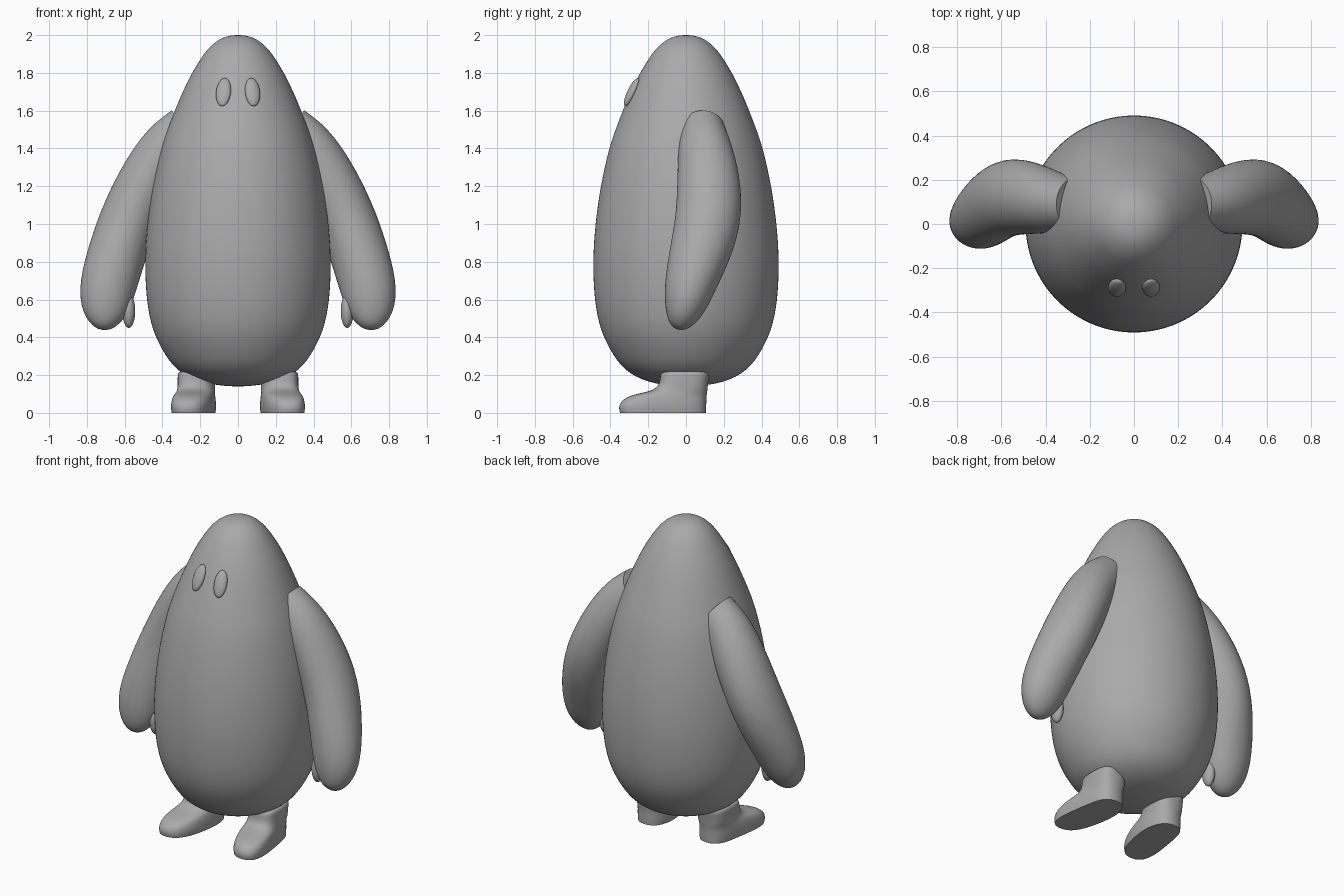
import bpy
import bmesh
from math import cos, sin, pi, copysign
from mathutils import Vector, Matrix

old = bpy.data.objects.get("Cube")
if old:
    bpy.data.objects.remove(old, do_unlink=True)

grey = bpy.data.materials.new("plain_grey")
grey.use_nodes = True
colour = (0.4, 0.4, 0.4, 1)
grey.diffuse_color = colour
grey.node_tree.nodes["Principled BSDF"].inputs["Base Color"].default_value = colour


def finish(name, bm, levels):
    """Turn a bmesh into a smooth grey object."""
    bmesh.ops.recalc_face_normals(bm, faces=bm.faces)
    for face in bm.faces:
        face.smooth = True
    mesh = bpy.data.meshes.new(name)
    bm.to_mesh(mesh)
    bm.free()
    mesh.materials.append(grey)
    obj = bpy.data.objects.new(name, mesh)
    bpy.context.collection.objects.link(obj)
    if levels:
        sub = obj.modifiers.new("smooth", 'SUBSURF')
        sub.levels = sub.render_levels = levels
    return obj


def loft(name, rings, levels=2, sharp_start=False):
    """Bridge rings of points and cap both ends."""
    bm = bmesh.new()
    loops = [[bm.verts.new(p) for p in ring] for ring in rings]
    n = len(loops[0])
    for a, b in zip(loops, loops[1:]):
        for i in range(n):
            j = (i + 1) % n
            bm.faces.new((a[i], a[j], b[j], b[i]))
    first = bm.faces.new(loops[0])
    bm.faces.new(loops[-1])
    if sharp_start:
        crease = bm.edges.layers.float.new("crease_edge")
        for edge in first.edges:
            edge.smooth = False
            edge[crease] = 1.0
    return finish(name, bm, levels)


def circle(n):
    return [(cos(2 * pi * i / n), sin(2 * pi * i / n)) for i in range(n)]


# Body: an egg turned around z, as (radius, height)
profile = [(0.02, 0.14), (0.1, 0.145), (0.2, 0.163), (0.285, 0.2), (0.345, 0.25),
           (0.387, 0.31), (0.437, 0.4), (0.468, 0.5), (0.486, 0.62), (0.494, 0.8),
           (0.481, 1.0), (0.453, 1.2), (0.408, 1.4), (0.373, 1.5), (0.335, 1.6),
           (0.293, 1.7), (0.245, 1.8), (0.182, 1.9), (0.145, 1.943), (0.098, 1.98),
           (0.05, 1.997), (0.01, 2.0)]
loft("body", [[(r * c * 1.006, r * s * 1.006, z) for c, s in circle(32)]
              for r, z in profile])

# Arm sections: centre, half thickness, half width
arm = [((0.27, 0.09, 1.50), 0.13, 0.115),
       ((0.37, 0.10, 1.42), 0.14, 0.14),
       ((0.47, 0.12, 1.26), 0.15, 0.165),
       ((0.57, 0.125, 1.05), 0.155, 0.175),
       ((0.64, 0.08, 0.85), 0.155, 0.17),
       ((0.69, 0.025, 0.67), 0.152, 0.14),
       ((0.705, 0.0, 0.55), 0.13, 0.11),
       ((0.705, -0.02, 0.47), 0.08, 0.07),
       ((0.705, -0.025, 0.437), 0.025, 0.02)]

# Foot sections: height, toe y, heel y, half width
foot = [(0.0, -0.352, 0.108, 0.108), (0.03, -0.36, 0.11, 0.112),
        (0.065, -0.345, 0.11, 0.11), (0.095, -0.295, 0.112, 0.104),
        (0.112, -0.2, 0.114, 0.1), (0.135, -0.15, 0.116, 0.1),
        (0.175, -0.138, 0.12, 0.1), (0.21, -0.138, 0.127, 0.1),
        (0.225, -0.11, 0.115, 0.085)]


def arm_rings(side):
    rings = []
    for i, (centre, a, b) in enumerate(arm):
        before = Vector(arm[max(i - 1, 0)][0])
        after = Vector(arm[min(i + 1, len(arm) - 1)][0])
        t = after - before
        out = Vector((-t.z, 0, t.x)).normalized()
        ring = [Vector(centre) + (out * a * c + Vector((0, b * s, 0))) * 1.025
                for c, s in circle(16)]
        rings.append([(side * p.x, p.y, p.z) for p in ring])
    return rings


def foot_rings(side):
    rings = []
    for z, toe, heel, half in foot:
        ring = []
        for c, s in circle(20):
            # Rounded-box outline, turned slightly outwards at the toe
            u, v = (copysign(abs(k) ** 0.75, k) for k in (c, s))
            y = (toe + heel) / 2 + v * (heel - toe) / 2
            x = 0.22 + half * u + max(0, -y - 0.05) * 0.17
            ring.append((side * x, y, z))
        rings.append(ring)
    return rings


def ellipsoid(name, centre, radii, pitch=0, yaw=0):
    bm = bmesh.new()
    bmesh.ops.create_uvsphere(
        bm, u_segments=32, v_segments=20, radius=1,
        matrix=Matrix.Translation(centre) @ Matrix.Rotation(yaw, 4, 'Z')
        @ Matrix.Rotation(pitch, 4, 'X') @ Matrix.Diagonal((*radii, 1)))
    return finish(name, bm, 0)


for label, side in (("left", 1), ("right", -1)):
    loft(label + "_arm", arm_rings(side), sharp_start=True)
    loft(label + "_foot", foot_rings(side), sharp_start=True)
    # Small thumb on the inner side of the hand
    ellipsoid(label + "_thumb", (side * 0.578, -0.01, 0.54), (0.034, 0.045, 0.09))
    # Eye: a flat oval leaning back with the head
    ellipsoid(label + "_eye", (side * 0.077, -0.288, 1.698), (0.04, 0.022, 0.082),
              pitch=-0.45, yaw=side * 0.2)
